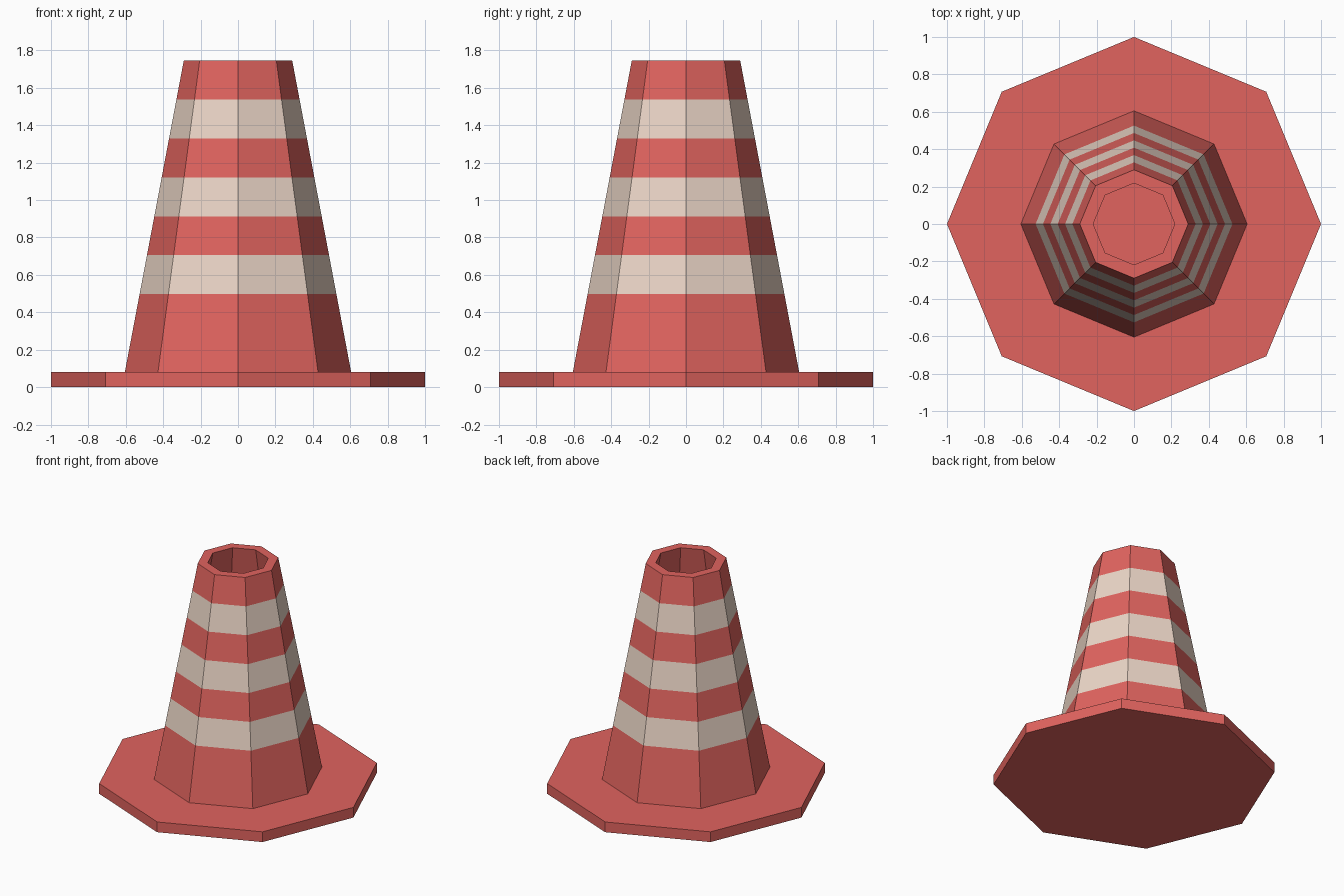
import bpy, bmesh
from math import cos, sin, pi

if "Cube" in bpy.data.objects:
    bpy.data.objects.remove(bpy.data.objects["Cube"])

SIDES = 8


def material(name, rgb):
    m = bpy.data.materials.new(name)
    m.diffuse_color = (*rgb, 1)
    m.use_nodes = True
    m.node_tree.nodes["Principled BSDF"].inputs["Base Color"].default_value = m.diffuse_color
    return m


red = material("red", (0.75, 0.126, 0.113))
cream = material("cream", (0.83, 0.67, 0.57))


def lathe(name, profile, mats, band_mats, closed=False):
    """Spin (radius, z) points, listed bottom to top on the outside, into a flat-sided solid."""
    bm = bmesh.new()
    rings = [[bm.verts.new((r * cos(2 * pi * i / SIDES), r * sin(2 * pi * i / SIDES), z))
              for i in range(SIDES)] for r, z in profile]
    pairs = list(zip(rings, rings[1:]))
    if closed:
        pairs.append((rings[-1], rings[0]))
    else:
        bm.faces.new(rings[0][::-1])
        bm.faces.new(rings[-1])
    for k, (a, b) in enumerate(pairs):
        for i in range(SIDES):
            j = (i + 1) % SIDES
            f = bm.faces.new((a[i], a[j], b[j], b[i]))
            f.material_index = band_mats[k] if k < len(band_mats) else 0
    me = bpy.data.meshes.new(name)
    bm.to_mesh(me)
    bm.free()
    for m in mats:
        me.materials.append(m)
    ob = bpy.data.objects.new(name, me)
    bpy.context.collection.objects.link(ob)
    return ob


# base plate
lathe("base_plate", [(1, 0), (1, 0.08)], [red], [])

# hollow tapered body with alternating stripes
Z0, Z1, R0, R1, WALL = 0.08, 1.745, 0.605, 0.29, 0.072
levels = [Z0, 0.497, 0.705, 0.913, 1.121, 1.329, 1.537, Z1]
outer = [(R0 + (R1 - R0) * (z - Z0) / (Z1 - Z0), z) for z in levels]
inner = [(R1 - WALL, Z1), (R0 - WALL, Z0)]
lathe("striped_cone", outer + inner, [red, cream], [0, 1, 0, 1, 0, 1, 0], closed=True)
